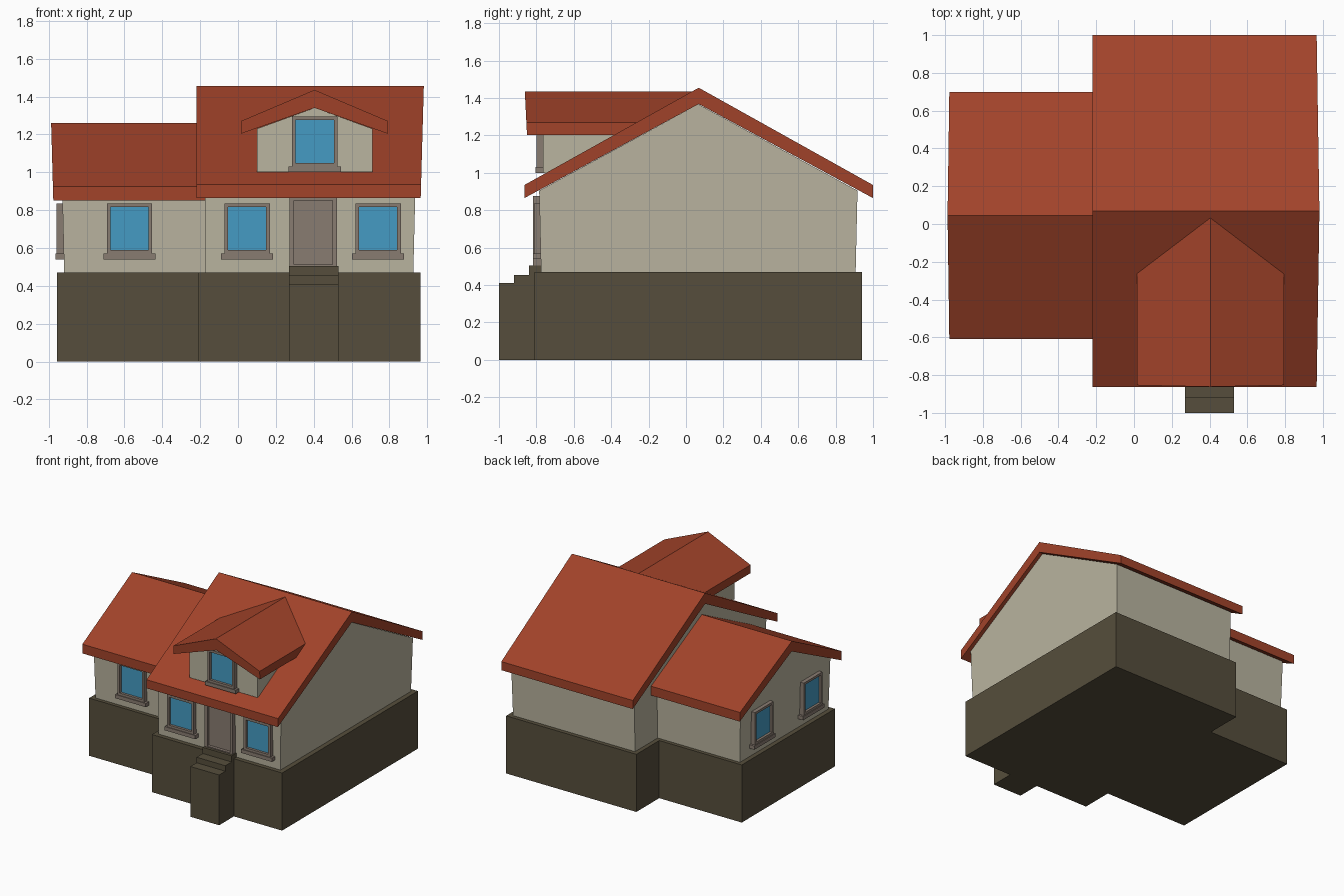
import bpy, bmesh
from math import pi
from mathutils import Matrix

if "Cube" in bpy.data.objects:
    bpy.data.objects.remove(bpy.data.objects["Cube"])


def material(name, rgb):
    m = bpy.data.materials.new(name)
    m.diffuse_color = (*rgb, 1)
    m.use_nodes = True
    m.node_tree.nodes["Principled BSDF"].inputs["Base Color"].default_value = m.diffuse_color
    return m


ROOF = material("roof_red", (0.36, 0.056, 0.023))
WALL = material("plaster", (0.49, 0.46, 0.35))
STONE = material("stone", (0.093, 0.076, 0.045))
TRIM = material("trim", (0.25, 0.20, 0.165))
GLASS = material("glass", (0.06, 0.33, 0.55))


def finish(name, bm, *mats):
    bmesh.ops.recalc_face_normals(bm, faces=bm.faces)
    me = bpy.data.meshes.new(name)
    bm.to_mesh(me)
    bm.free()
    for m in mats:
        me.materials.append(m)
    ob = bpy.data.objects.new(name, me)
    bpy.context.collection.objects.link(ob)
    return ob


def prism(name, profile, end_a, end_b, mat):
    """Closed prism; end_a / end_b place each 2D profile point in space."""
    bm = bmesh.new()
    a = [bm.verts.new(end_a(u, v)) for u, v in profile]
    b = [bm.verts.new(end_b(u, v)) for u, v in profile]
    n = len(profile)
    bm.faces.new(a)
    bm.faces.new(b[::-1])
    for i in range(n):
        j = (i + 1) % n
        bm.faces.new((a[i], a[j], b[j], b[i]))
    return finish(name, bm, mat)


def box(bm, x0, x1, y0, y1, z0, z1):
    mat = Matrix.Translation(((x0 + x1) / 2, (y0 + y1) / 2, (z0 + z1) / 2)) \
        @ Matrix.Diagonal((x1 - x0, y1 - y0, z1 - z0, 1))
    return bmesh.ops.create_cube(bm, size=1, matrix=mat)["verts"]


def opening(name, at, width, height, depth, inset, fill, sill=True, angle=0):
    """Framed window or door facing -y; 'at' is the bottom centre on the wall."""
    bm = bmesh.new()
    vs = box(bm, -width / 2, width / 2, -depth, 0.02, 0, height)
    front = min({f for v in vs for f in v.link_faces},
                key=lambda f: f.calc_center_median().y)
    bmesh.ops.inset_region(bm, faces=[front], thickness=inset)
    ex = bmesh.ops.extrude_discrete_faces(bm, faces=[front])
    pane = ex["faces"][0]
    bmesh.ops.translate(bm, verts=pane.verts, vec=(0, depth * 0.6, 0))
    pane.material_index = 1
    if sill:
        box(bm, -width / 2 - 0.018, width / 2 + 0.018, -depth - 0.006, 0.02, -0.03, 0)
    ob = finish(name, bm, TRIM, fill)
    ob.location = at
    ob.rotation_euler.z = angle
    return ob


def straight(x):
    return lambda y, z: (x, y, z)


def leaning(x, lean):
    # gable ends lean outwards a little as they rise
    return lambda y, z: (x + lean * (z - 0.47), y, z)


def gable(y0, y1, z0, eave, ridge, flare=0.01):
    return [(y0, z0), (y1, z0), (y1 + flare, eave), ((y0 + y1) / 2, ridge), (y0 - flare, eave)]


def chevron(y0, y1, eave, ridge, t_eave, t_ridge):
    c = (y0 + y1) / 2
    return [(y0, eave), (c, ridge), (y1, eave),
            (y1, eave - t_eave), (c, ridge - t_ridge), (y0, eave - t_eave)]


# Foundations
for name, b in (("main_foundation", (-0.21, 0.965, -0.81, 0.94, 0, 0.47)),
                ("wing_foundation", (-0.955, -0.21, -0.555, 0.645, 0, 0.47))):
    bm = bmesh.new()
    box(bm, *b)
    finish(name, bm, STONE)

# Entrance steps
prism("entrance_steps", [(-1, 0), (-1, 0.41), (-0.92, 0.41), (-0.92, 0.455), (-0.84, 0.455),
                         (-0.84, 0.505), (-0.77, 0.505), (-0.77, 0)],
      straight(0.27), straight(0.53), STONE)

# Walls with gables
prism("main_walls", gable(-0.775, 0.907, 0.47, 0.905, 1.367),
      straight(-0.175), leaning(0.926, 0.025), WALL)
prism("wing_walls", gable(-0.525, 0.615, 0.47, 0.885, 1.175),
      leaning(-0.918, -0.025), straight(-0.175), WALL)

# Roofs
prism("main_roof", chevron(-0.864, 1.0, 0.935, 1.455, 0.07, 0.087),
      straight(-0.22), leaning(0.954, 0.028), ROOF)
prism("wing_roof", chevron(-0.61, 0.70, 0.925, 1.26, 0.075, 0.085),
      leaning(-0.965, -0.028), straight(-0.175), ROOF)


# Dormer: its back end follows the main roof slope
def on_slope(x, z):
    return (x, 0.068 + (z - 1.455) * 0.932 / 0.52, z)


prism("dormer_walls", gable(0.10, 0.71, 1.0, 1.23, 1.34, 0),
      lambda x, z: (x, -0.765, z), on_slope, WALL)
prism("dormer_roof", chevron(0.015, 0.793, 1.27, 1.435, 0.067, 0.095),
      lambda x, z: (x, -0.855 - 0.05 * (z - 1.3), z), on_slope, ROOF)

# Windows
WINDOWS = (("main_window_left", (0.048, -0.778, 0.57), 0),
           ("main_window_right", (0.74, -0.778, 0.57), 0),
           ("wing_window_front", (-0.573, -0.528, 0.57), 0),
           ("dormer_window", (0.405, -0.765, 1.03), 0),
           ("wing_window_side_back", (-0.925, 0.36, 0.57), -pi / 2),
           ("wing_window_side_front", (-0.925, -0.27, 0.57), -pi / 2))
for name, at, angle in WINDOWS:
    opening(name, at, 0.24, 0.265, 0.034, 0.027, GLASS, True, angle)

# Front door
opening("front_door", (0.397, -0.778, 0.49), 0.25, 0.385, 0.04, 0.033, TRIM, False)
